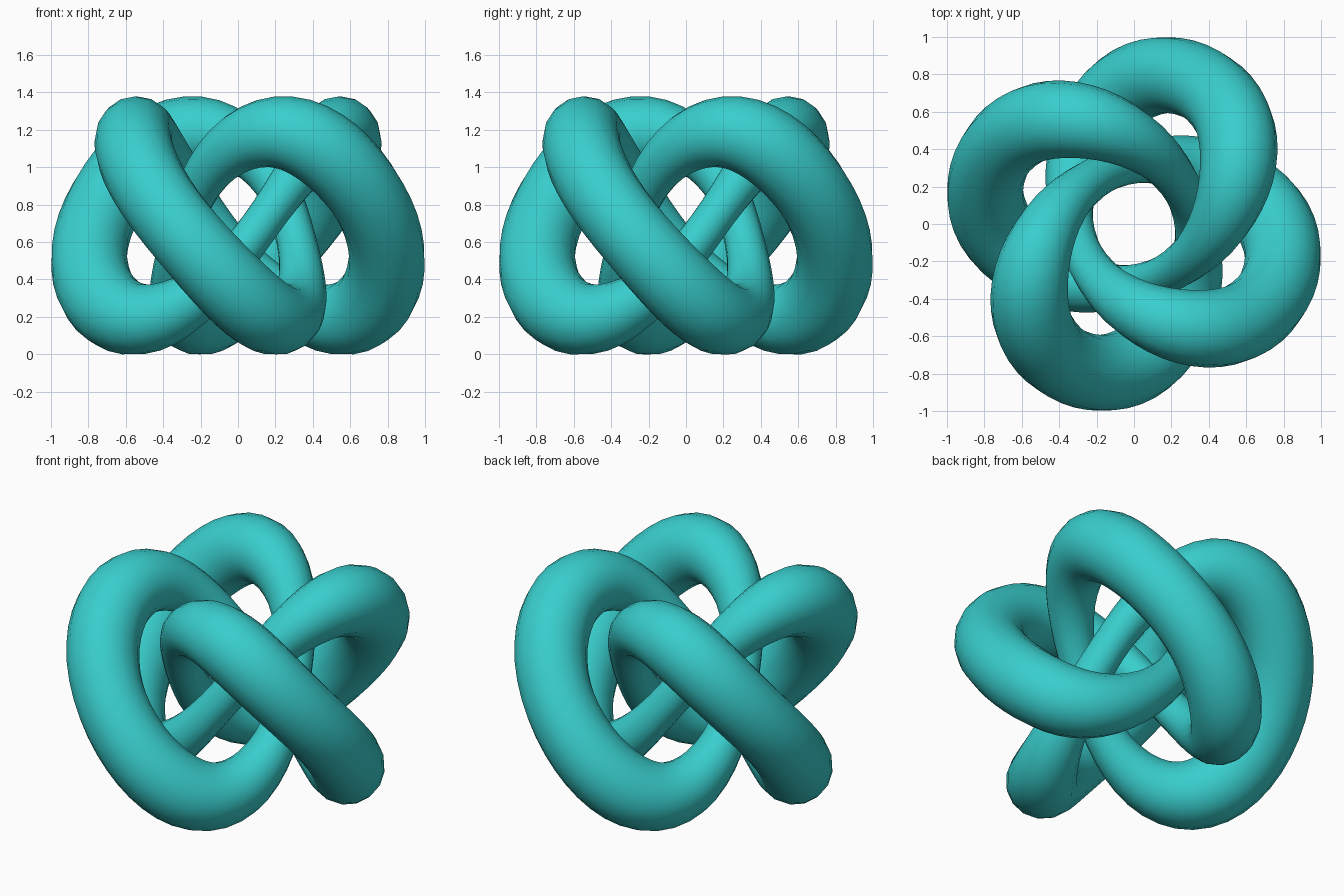
import bpy
import math
from mathutils import Vector

cube = bpy.data.objects.get("Cube")
if cube:
    bpy.data.objects.remove(cube, do_unlink=True)

# Teal material
teal = bpy.data.materials.new("teal")
teal.use_nodes = True
color = (0.04, 0.62, 0.61, 1.0)
teal.diffuse_color = color
bsdf = teal.node_tree.nodes["Principled BSDF"]
bsdf.inputs["Base Color"].default_value = color
bsdf.inputs["Roughness"].default_value = 0.6

LOBES, TURNS = 4, 3
STEPS = 168
START = math.radians(-23)      # direction of the right-hand lobe


def knot_point(s):
    """Centre and tube radius at phase s; one lobe spans 2 pi."""
    r = 0.580 + 0.2585 * math.cos(s) - 0.007 * math.cos(2 * s)
    # The strand turns slowly outside and quickly inside
    a = START - (TURNS / LOBES * s - 0.41 * math.sin(s) + 0.075 * math.sin(2 * s))
    z = 0.695 + 0.498 * (math.sin(s) - 0.03 * math.sin(2 * s))
    # Thick outside, thin where it passes the middle
    radius = 0.1745 + 0.049 * math.cos(s) - 0.0205 * math.cos(2 * s)
    return Vector((r * math.cos(a), r * math.sin(a), z)), radius


# Closed centre line with a round, tapering section
curve = bpy.data.curves.new("knot_tube", "CURVE")
curve.dimensions = "3D"
curve.twist_mode = "MINIMUM"
curve.bevel_depth = 1.0
curve.bevel_resolution = 6
spline = curve.splines.new("POLY")
spline.points.add(STEPS - 1)
spline.use_cyclic_u = True
for i, p in enumerate(spline.points):
    centre, radius = knot_point(2 * math.pi * LOBES * i / STEPS)
    p.co = (*centre, 1.0)
    p.radius = radius
curve.materials.append(teal)

knot = bpy.data.objects.new("knot_tube", curve)
bpy.context.collection.objects.link(knot)
bpy.ops.object.select_all(action="DESELECT")
knot.select_set(True)
bpy.context.view_layer.objects.active = knot
bpy.ops.object.convert(target="MESH")
knot = bpy.context.view_layer.objects.active

# Stand it on the ground
verts = knot.data.vertices
floor = min(v.co.z for v in verts)
for v in verts:
    v.co.z -= floor
bpy.ops.object.shade_smooth()
